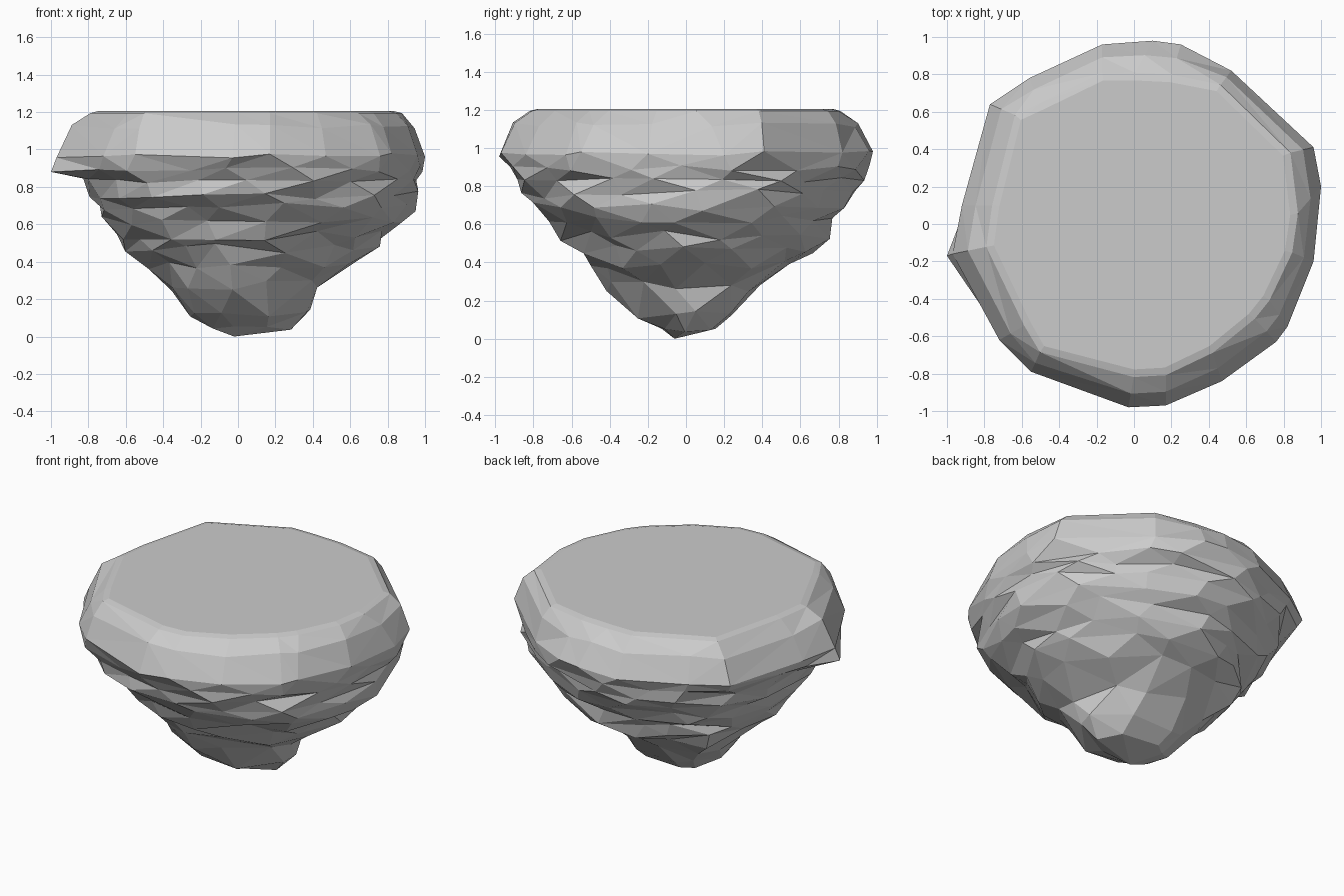
import bpy, bmesh, math, random
from mathutils import Vector

if "Cube" in bpy.data.objects:
    bpy.data.objects.remove(bpy.data.objects["Cube"])

random.seed(5)

# Outer outline and flat plateau outline, seen from above
RIM = [(1, .2), (.96, .41), (.52, .82), (.25, .96), (.1, .98), (-.17, .96), (-.56, .78),
       (-.77, .64), (-.92, .1), (-.97, -.16), (-.72, -.62), (-.55, -.79), (-.03, -.98),
       (.17, -.97), (.47, -.84), (.76, -.63), (.82, -.55), (.96, -.2)]
PLATEAU = [(.87, .05), (.83, .38), (.46, .74), (.2, .79), (0, .8), (-.17, .8), (-.5, .64),
           (-.63, .58), (-.75, .1), (-.78, -.12), (-.58, -.54), (-.5, -.68), (0, -.81),
           (.17, -.8), (.42, -.68), (.64, -.5), (.72, -.4), (.84, -.15)]
SPIKE = Vector((-1, -.17, .88))

# Strata: z, left, right, front, back extents, point count, radial jitter, z jitter
STRATA = [
    (.90, .96, 1.0, .96, .97, 20, .03, .02),
    (.83, .90, .98, .93, .95, 19, .05, .02),
    (.76, .85, .96, .89, .91, 18, .05, .025),
    (.69, .80, .96, .84, .86, 17, .05, .025),
    (.62, .75, .90, .73, .79, 17, .06, .025),
    (.54, .69, .80, .65, .74, 16, .07, .03),
    (.47, .64, .74, .58, .70, 15, .09, .03),
    (.39, .53, .62, .50, .59, 14, .09, .03),
    (.27, .41, .47, .45, .40, 11, .09, .03),
    (.13, .29, .37, .28, .27, 9, .08, .025),
    (.045, .16, .29, .14, .18, 7, .06, .01),
]


def reach(angle):
    """Point where a ray from the centre meets the rim outline."""
    d = Vector((math.cos(angle), math.sin(angle)))
    for a, b in zip(RIM, RIM[1:] + RIM[:1]):
        a, b = Vector(a), Vector(b)
        e = b - a
        det = d.x * e.y - d.y * e.x
        if abs(det) < 1e-6:
            continue
        t = (a.x * e.y - a.y * e.x) / det
        u = (a.x * d.y - a.y * d.x) / det
        if t > 0 and -1e-6 <= u <= 1 + 1e-6:
            return d * t
    return d


def add_ring(points):
    verts = [bm.verts.new(p) for p in points]
    return verts, [bm.edges.new((v, verts[i - 1])) for i, v in enumerate(verts)]


bm = bmesh.new()

# Smooth cap: plateau, rounded edge, bevel and overhanging rim
rings = [add_ring([(x * .96, y * .96, 1.205) for x, y in PLATEAU])]
for mix, z, wobble in ((.05, 1.194, 0), (.57, 1.12, .015), (1, .97, .015)):
    rings.append(add_ring([(p[0] + (r[0] - p[0]) * mix, p[1] + (r[1] - p[1]) * mix,
                            z + random.uniform(-wobble, wobble))
                           for p, r in zip(PLATEAU, RIM)]))

# Craggy strata narrowing to the base
for k, (z, l, r, f, b, n, jr, jz) in enumerate(STRATA):
    pts = []
    for i in range(n):
        a = 2 * math.pi * (i + .5 * (k % 2) + random.uniform(-.25, .25)) / n
        p = reach(a) * (1.03 + .3 * jr - random.uniform(0, 1.5 * jr))
        p = Vector((p.x * (r if p.x > 0 else l), p.y * (b if p.y > 0 else f)))
        p *= min(1, .995 * reach(a).length / p.length)
        pts.append(Vector((p.x, p.y, z + random.uniform(-jz, jz))))
    if k == 0:  # jutting corner on the left
        min(pts, key=lambda q: (q - SPIKE).length).xyz = SPIKE
    rings.append(add_ring(pts))

for upper, lower in zip(rings, rings[1:]):
    bmesh.ops.bridge_loops(bm, edges=upper[1] + lower[1])

# Close the plateau and the tip
bm.faces.new(rings[0][0])
tip = bm.verts.new((-.02, -.06, 0))
last = rings[-1][0]
for i, v in enumerate(last):
    bm.faces.new((last[i - 1], v, tip))

bmesh.ops.triangulate(bm, faces=[f for f in bm.faces if len(f.verts) == 4])
bmesh.ops.recalc_face_normals(bm, faces=bm.faces)

mesh = bpy.data.meshes.new("floating_rock")
bm.to_mesh(mesh)
bm.free()
rock = bpy.data.objects.new("floating_rock", mesh)
bpy.context.collection.objects.link(rock)
